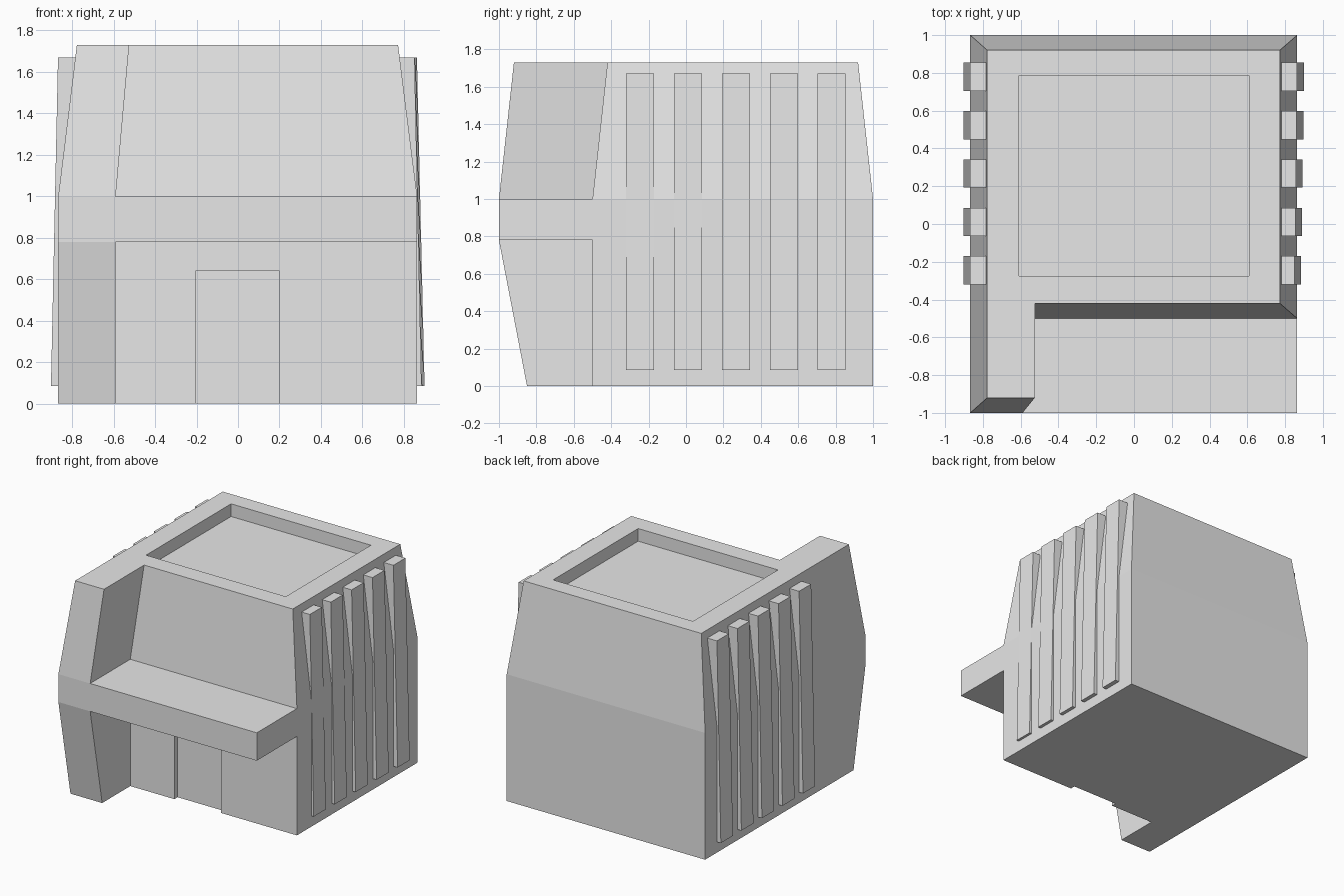
import bpy
import bmesh

default_cube = bpy.data.objects.get("Cube")
if default_cube:
    bpy.data.objects.remove(default_cube, do_unlink=True)

GREY = (0.8, 0.8, 0.8, 1.0)
grey = bpy.data.materials.new("plain_grey")
grey.use_nodes = True
grey.diffuse_color = GREY
grey.node_tree.nodes["Principled BSDF"].inputs["Base Color"].default_value = GREY


def make_object(name, bm):
    bmesh.ops.recalc_face_normals(bm, faces=bm.faces[:])
    mesh = bpy.data.meshes.new(name)
    bm.to_mesh(mesh)
    bm.free()
    mesh.materials.append(grey)
    obj = bpy.data.objects.new(name, mesh)
    bpy.context.collection.objects.link(obj)
    return obj


def ring(bm, z, points):
    return [bm.verts.new((x, y, z)) for x, y in points]


def walls(bm, low, high):
    for i in range(len(low)):
        j = (i + 1) % len(low)
        bm.faces.new((low[i], low[j], high[j], high[i]))


def tapered_box(name, z0, z1, low, high):
    """Box between two rectangles given as (x0, x1, y0, y1)."""
    bm = bmesh.new()
    rings = []
    for z, (x0, x1, y0, y1) in ((z0, low), (z1, high)):
        rings.append(ring(bm, z, [(x0, y0), (x1, y0), (x1, y1), (x0, y1)]))
    walls(bm, *rings)
    for r in rings:
        bm.faces.new(r)
    return make_object(name, bm)


def l_shape(left, right, pillar, front, inner, back):
    return [(left, front), (pillar, front), (pillar, inner),
            (right, inner), (right, back), (left, back)]


# Building body: L-shaped storeys with a full-width band forming the ledge
bm = bmesh.new()
LEFT, RIGHT, PILLAR, INNER = -0.867, 0.864, -0.59, -0.5
base = ring(bm, 0, l_shape(LEFT, RIGHT, PILLAR, -0.85, INNER, 1))
under = ring(bm, 0.78, l_shape(LEFT, RIGHT, PILLAR, -1, INNER, 1))
over = ring(bm, 1.0, l_shape(LEFT, RIGHT, PILLAR, -1, INNER, 1))
roof = ring(bm, 1.73, l_shape(-0.777, 0.772, -0.525, -0.92, -0.42, 0.92))
walls(bm, base, under)
walls(bm, over, roof)
bm.faces.new(base)
bm.faces.new(roof)
bands = []
for r in (under, over):
    corner = bm.verts.new((RIGHT, -1, r[0].co.z))
    bm.faces.new((r[1], corner, r[3], r[2]))
    bands.append([r[0], r[1], corner, r[3], r[4], r[5]])
walls(bm, *bands)
bmesh.ops.dissolve_limit(bm, angle_limit=0.01, verts=bm.verts[:], edges=bm.edges[:])
body = make_object("building_body", bm)

# Roof well and doorway recess
well = (-0.61, 0.61, -0.275, 0.785)
door = (-0.205, 0.2, -0.6, -0.46)
cutters = [tapered_box("roof_well_cutter", 1.63, 1.9, well, well),
           tapered_box("doorway_cutter", -0.1, 0.64, door, door)]
bpy.context.view_layer.objects.active = body
for cutter in cutters:
    cutter.hide_render = True
    mod = body.modifiers.new(cutter.name, "BOOLEAN")
    mod.operation = "DIFFERENCE"
    mod.solver = "EXACT"
    mod.object = cutter
    bpy.ops.object.modifier_apply(modifier=mod.name)
    bpy.data.objects.remove(cutter, do_unlink=True)

# Leaning ribs along both sides
for i in range(5):
    y0 = -0.32 + i * 0.256
    y1 = y0 + 0.15
    foot = 0.885 + i * 0.0037
    head = 0.851 + i * 0.003
    tapered_box(f"left_rib_{i + 1}", 0.085, 1.67,
                (0.75, foot, y0, y1), (0.75, head, y0, y1))
    tapered_box(f"right_rib_{i + 1}", 0.085, 1.67,
                (-0.902, -0.75, y0, y1), (-0.868, -0.75, y0, y1))
